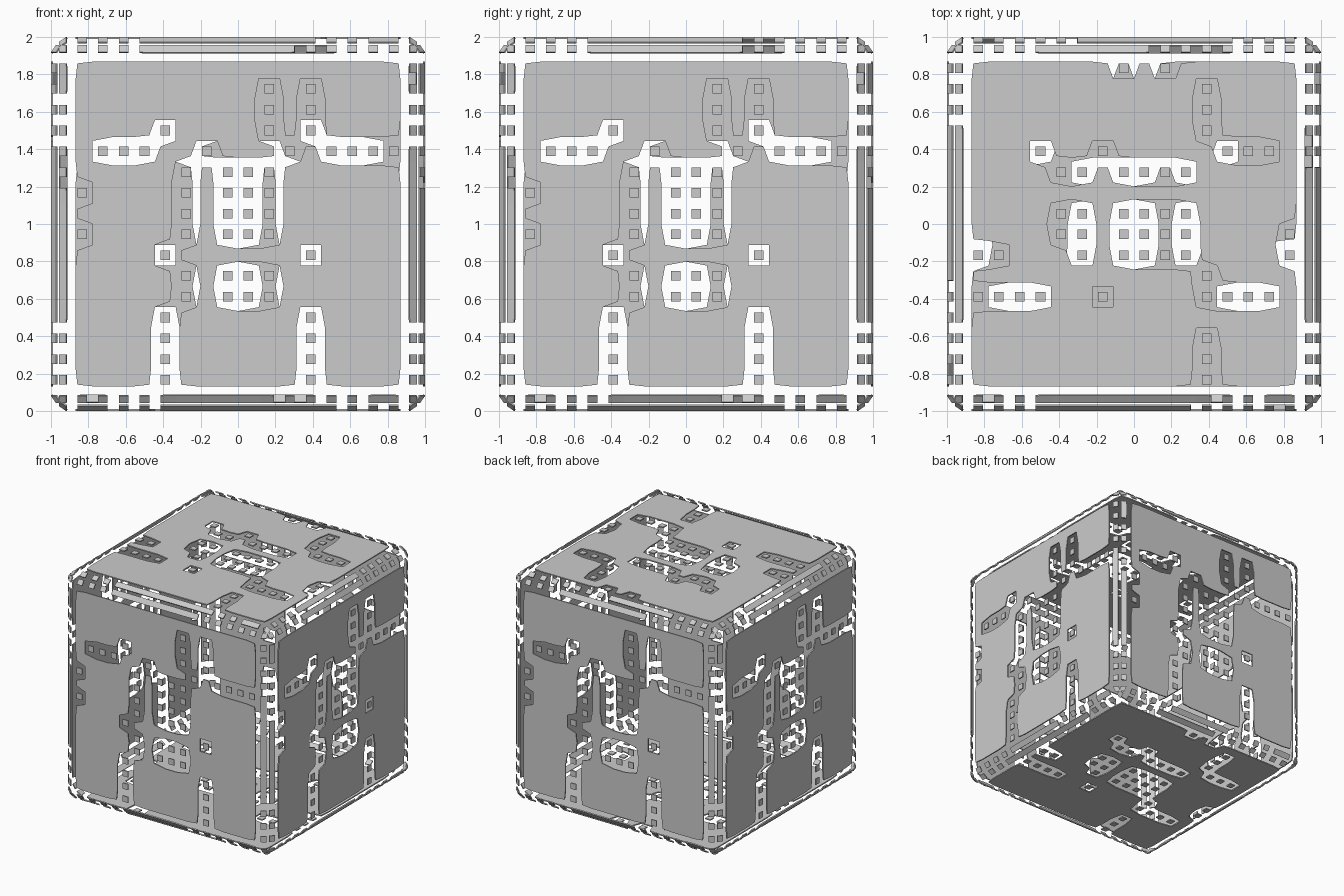
import bpy, bmesh
from math import pi
from mathutils import Matrix, Vector

if "Cube" in bpy.data.objects:
    bpy.data.objects.remove(bpy.data.objects["Cube"])

N = 18            # cells along each face
CELL = 2 / N
THICK = 0.01

# Openings as (row, first column, last column); indices run from -9 to 8
SIDE_HOLES = [(r, c, c) for r in (-8, -7, -6, -5) for c in (-4, 3)]
SIDE_HOLES += [(r, a, b) for r in (-4, -3, -1, 0, 1, 2) for a, b in ((-3, -3), (-1, 1))]
SIDE_HOLES += [(-2, -4, -4), (-2, 3, 3), (-1, -8, -8), (1, -8, -8),
               (3, -7, -5), (3, -2, -2), (3, 2, 2), (3, 4, 7), (4, -4, -4)]
SIDE_HOLES += [(r, c, c) for r in (4, 5, 6) for c in (1, 3)]
TOP_HOLES = [(7, -1, -1), (7, 1, 1), (6, 3, 3), (5, 3, 3), (4, 3, 3),
             (3, -5, -5), (3, -2, -2), (3, 4, 6), (2, -4, -3), (2, -1, 2),
             (0, -4, -3), (0, -1, 2), (-1, -4, -3), (-1, -1, 2), (-1, 7, 7),
             (-2, -8, -7), (-2, -3, -3), (-2, -1, 2), (-2, 7, 7),
             (-4, -8, -5), (-4, -2, -2), (-4, 4, 6)]
TOP_HOLES += [(r, 3, 3) for r in (-3, -4, -6, -7, -8)]

# Border bars as (row range, column range)
SIDE_BARS = [((-9, -9), (-4, 1)), ((-9, -9), (6, 7)), ((8, 8), (-5, 2)),
             ((-5, 1), (-9, -9)), ((6, 7), (-9, -9)), ((-5, 3), (8, 8))]
TOP_BARS = [((-9, -9), (-5, 3)), ((-9, -9), (6, 7)), ((8, 8), (-5, 0)),
            ((-5, 4), (-9, -9)), ((-5, 2), (8, 8))]


def cell_groups(holes, bars):
    """Panel cells share group 0, each bar its own group, other cells stand alone."""
    group = {}
    for r in range(-9, 9):
        for c in range(-9, 9):
            edge = r in (-9, 8) or c in (-9, 8)
            group[c, r] = (c, r) if edge else 0
    for r, a, b in holes:
        for c in range(a, b + 1):
            group[c, r] = (c, r)
    for i, ((r0, r1), (c0, c1)) in enumerate(bars):
        for r in range(r0, r1 + 1):
            for c in range(c0, c1 + 1):
                group[c, r] = 100 + i
    return group


def fan_at(group, cell, x, y):
    """Cells of one group joined by edges around the grid corner x, y."""
    ring = [(x - 1, y - 1), (x, y - 1), (x, y), (x - 1, y)]
    k = ring.index(cell)
    fan = {cell}
    for step in (1, -1):
        for j in range(1, 4):
            n = ring[(k + step * j) % 4]
            if group.get(n) != group[cell]:
                break
            fan.add(n)
    return frozenset(fan)


def corner_position(fan, x, y, panel):
    """Pull each piece's outline inward from the grid lines; cube edges bend in."""
    dx = sum(c + 0.5 - x for c, r in fan)
    dy = sum(r + 0.5 - y for c, r in fan)
    pull = 0.0
    if len(fan) == 1:
        pull = 0.03
    elif len(fan) == 2:
        pull = 0.021 if panel else 0.027
    sign = lambda d: (d > 0) - (d < 0)
    u, v, w = x * CELL + sign(dx) * pull, y * CELL + sign(dy) * pull, 1.0
    if abs(x) == 9:
        u = 0.957 * sign(x)
        w -= 0.026
    if abs(y) == 9:
        v = 0.957 * sign(y)
        w -= 0.026
    return Vector((u, v, w))


def build_piece(name, group, panel, matrix):
    bm = bmesh.new()
    verts = {}
    for (c, r), g in group.items():
        if (g == 0) != panel:
            continue
        loop = []
        for x, y in ((c, r), (c + 1, r), (c + 1, r + 1), (c, r + 1)):
            fan = fan_at(group, (c, r), x, y)
            if (x, y, fan) not in verts:
                verts[x, y, fan] = bm.verts.new(corner_position(fan, x, y, panel))
            loop.append(verts[x, y, fan])
        bm.faces.new(loop)
    bm.transform(matrix)
    mesh = bpy.data.meshes.new(name)
    bm.to_mesh(mesh)
    bm.free()
    obj = bpy.data.objects.new(name, mesh)
    bpy.context.collection.objects.link(obj)
    solid = obj.modifiers.new("thickness", 'SOLIDIFY')
    solid.thickness = THICK
    solid.offset = -1


def build_face(name, group, matrix):
    build_piece(name + "_panel", group, True, matrix)
    build_piece(name + "_tiles", group, False, matrix)


lift = Matrix.Translation((0, 0, 1))

# Four identical upright sides
side = cell_groups(SIDE_HOLES, SIDE_BARS)
for i, name in enumerate(("front", "right", "back", "left")):
    build_face(name, side, lift @ Matrix.Rotation(i * pi / 2, 4, 'Z') @ Matrix.Rotation(pi / 2, 4, 'X'))

# Top, and the same face turned over for the bottom
cap = cell_groups(TOP_HOLES, TOP_BARS)
build_face("top", cap, lift)
build_face("bottom", cap, lift @ Matrix.Rotation(pi, 4, 'Y'))
